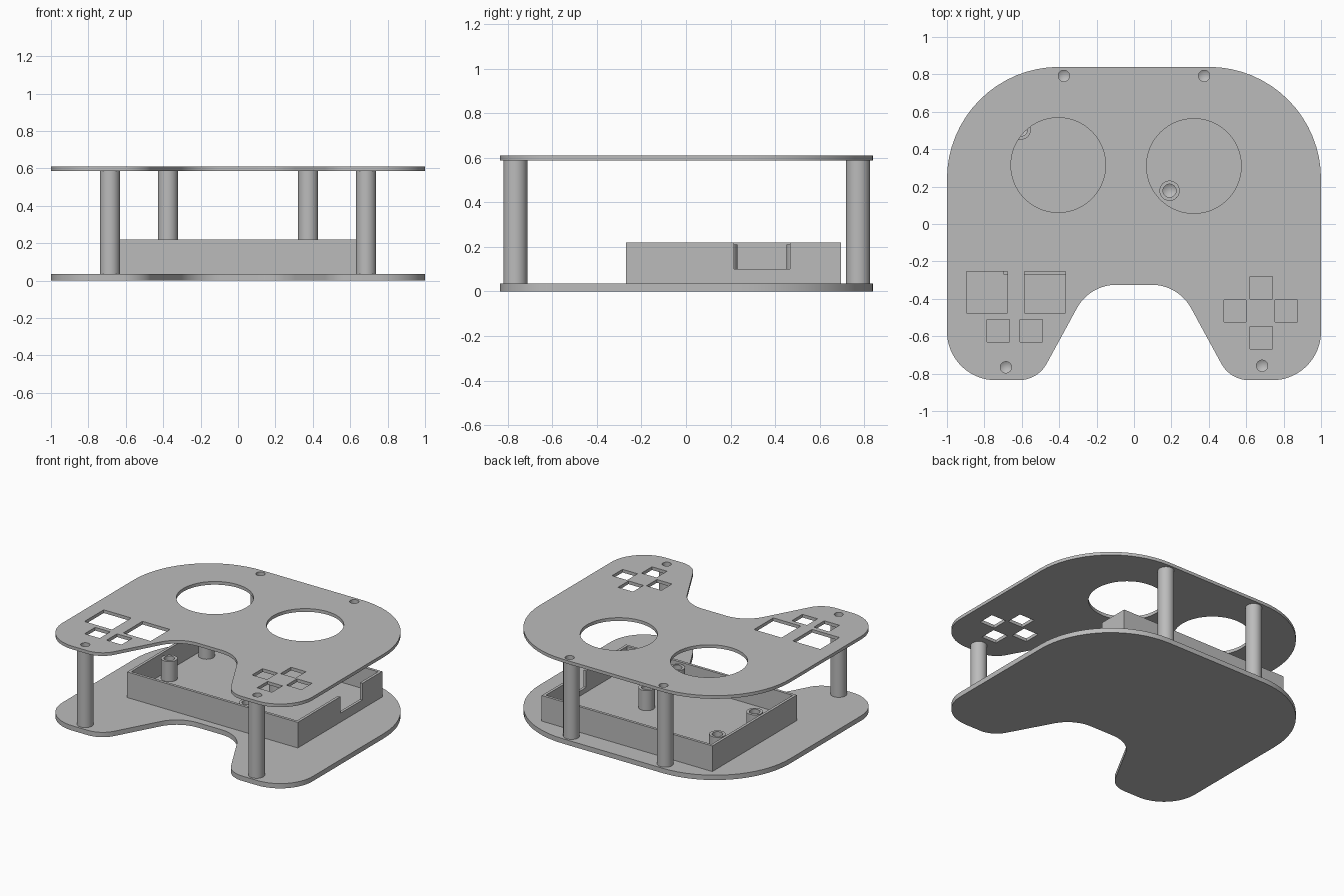
import bpy, bmesh
from math import pi, cos, sin, tan
from mathutils import Vector, Matrix

if "Cube" in bpy.data.objects:
    bpy.data.objects.remove(bpy.data.objects["Cube"], do_unlink=True)

GREY = (0.5, 0.5, 0.5, 1)
grey = bpy.data.materials.new("plain grey")
grey.use_nodes = True
grey.diffuse_color = GREY
grey.node_tree.nodes["Principled BSDF"].inputs["Base Color"].default_value = GREY

PLATE_T, TOP_Z, TOP_T = 0.035, 0.587, 0.023
POST_R, HOLE_R = 0.054, 0.03


def finish(obj, angle=30):
    """Assign the material and smooth only the curved walls."""
    obj.data.materials.clear()
    obj.data.materials.append(grey)
    bpy.ops.object.select_all(action="DESELECT")
    obj.select_set(True)
    bpy.context.view_layer.objects.active = obj
    bpy.ops.object.shade_smooth_by_angle(angle=angle * pi / 180)
    return obj


def mesh_object(name, bm):
    bmesh.ops.recalc_face_normals(bm, faces=bm.faces)
    mesh = bpy.data.meshes.new(name)
    bm.to_mesh(mesh)
    bm.free()
    obj = bpy.data.objects.new(name, mesh)
    bpy.context.collection.objects.link(obj)
    return obj


def fillet(corners, steps=16):
    """Round each (x, y, radius) corner of a closed outline."""
    points = []
    for i, (x, y, r) in enumerate(corners):
        p = Vector((x, y))
        a = (Vector(corners[i - 1][:2]) - p).normalized()
        b = (Vector(corners[(i + 1) % len(corners)][:2]) - p).normalized()
        half = a.angle(b) / 2
        centre = p + (a + b).normalized() * r / sin(half)
        start = p + a * r / tan(half) - centre
        sweep = (pi - 2 * half) * (1 if a.x * b.y - a.y * b.x < 0 else -1)
        for k in range(steps + 1):
            points.append(centre + Matrix.Rotation(sweep * k / steps, 2) @ start)
    return points


def circle(x, y, r, n=64):
    return [(x + r * cos(2 * pi * k / n), y + r * sin(2 * pi * k / n)) for k in range(n)]


def square(x, y, size):
    h = size / 2
    return [(x - h, y - h), (x + h, y - h), (x + h, y + h), (x - h, y + h)]


def plate(name, loops, z, thickness):
    """Flat sheet: first loop is the outline, the rest are openings."""
    curve = bpy.data.curves.new(name, "CURVE")
    curve.dimensions = "2D"
    curve.fill_mode = "BOTH"
    curve.extrude = thickness / 2
    for loop in loops:
        spline = curve.splines.new("POLY")
        spline.points.add(len(loop) - 1)
        for point, (x, y) in zip(spline.points, loop):
            point.co = (x, y, 0, 1)
        spline.use_cyclic_u = True
    obj = bpy.data.objects.new(name, curve)
    bpy.context.collection.objects.link(obj)
    bpy.ops.object.select_all(action="DESELECT")
    obj.select_set(True)
    bpy.context.view_layer.objects.active = obj
    bpy.ops.object.convert(target="MESH")
    obj = bpy.context.view_layer.objects.active
    bm = bmesh.new()
    bm.from_mesh(obj.data)
    bmesh.ops.remove_doubles(bm, verts=bm.verts, dist=0.0002)
    bmesh.ops.translate(bm, verts=bm.verts, vec=(0, 0, z + thickness / 2))
    bmesh.ops.recalc_face_normals(bm, faces=bm.faces)
    bm.to_mesh(obj.data)
    bm.free()
    return finish(obj)


def drilled_post(name, x, y, z0, z1, hole_r, depth, shift=0, n=40):
    """Round post with a blind, cone-ended hole in its top."""
    bm = bmesh.new()
    rings = []
    for r, z, dy in ((POST_R, z0, 0), (POST_R, z1, 0), (hole_r, z1, shift), (hole_r, z1 - depth, shift)):
        rings.append([bm.verts.new((px, py, z)) for px, py in circle(x, y + dy, r, n)])
    tip = bm.verts.new((x, y + shift, z1 - depth - hole_r * 0.6))
    bm.faces.new(rings[0])
    for low, high in zip(rings, rings[1:]):
        for k in range(n):
            j = (k + 1) % n
            bm.faces.new((low[k], low[j], high[j], high[k]))
    for k in range(n):
        bm.faces.new((rings[-1][k], rings[-1][(k + 1) % n], tip))
    return finish(mesh_object(name, bm))


def block(name, x0, x1, y0, y1, z0, z1):
    bm = bmesh.new()
    bmesh.ops.create_cube(bm, size=1)
    for v in bm.verts:
        v.co = (x1 if v.co.x > 0 else x0, y1 if v.co.y > 0 else y0, z1 if v.co.z > 0 else z0)
    return bm


# Two-handled outline shared by both plates
right = [(1, 0.84, 0.6), (1, -0.835, 0.26), (0.515, -0.835, 0.17), (0.237, -0.325, 0.24)]
outline = fillet(right + [(-x, y, r) for x, y, r in reversed(right)])
plate("bottom_plate", [outline], 0, PLATE_T)

# Top plate openings: screens, buttons, direction pad and screw holes
posts = {"back_left_post": (0.375, 0.772, 0.02), "back_right_post": (-0.375, 0.772, 0.02),
         "front_left_post": (0.685, -0.766, 0.008), "front_right_post": (-0.685, -0.766, 0)}
openings = [circle(-0.405, 0.315, 0.253, 96), circle(0.32, 0.31, 0.253, 96)]
openings += [square(x, -0.365, 0.22) for x in (-0.785, -0.475)]
openings += [square(x, -0.57, 0.12) for x in (-0.725, -0.55)]
openings += [square(x, y, 0.12) for x, y in ((0.68, -0.34), (0.68, -0.608), (0.54, -0.465), (0.815, -0.465))]
openings += [circle(x, y + dy, HOLE_R, 40) for x, y, dy in posts.values()]
plate("top_plate", [outline] + openings, TOP_Z, TOP_T)

# Corner posts
for name, (x, y, dy) in posts.items():
    drilled_post(name, x, y, PLATE_T, TOP_Z, HOLE_R, 0.1, dy)

# Open tray with a connector notch in its left wall
X0, X1, Y0, Y1, RIM, FLOOR = -0.697, 0.667, -0.27, 0.695, 0.22, 0.065
bm = block("tray", X0, X1, Y0, Y1, PLATE_T, RIM)
top = max(bm.faces, key=lambda f: f.calc_center_median().z)
bmesh.ops.inset_region(bm, faces=[top], thickness=0.028)
well = bmesh.ops.extrude_face_region(bm, geom=[top])
bmesh.ops.translate(bm, verts=[v for v in well["geom"] if isinstance(v, bmesh.types.BMVert)],
                    vec=(0, 0, FLOOR - RIM))
if top.is_valid:
    bmesh.ops.delete(bm, geom=[top], context="FACES_ONLY")
tray = mesh_object("tray", bm)
cutter = mesh_object("notch_cutter", block("notch_cutter", X1 - 0.06, X1 + 0.1, 0.215, 0.467, 0.1, 0.4))
cutter.hide_render = True
notch = tray.modifiers.new("notch", "BOOLEAN")
notch.operation = "DIFFERENCE"
notch.object = cutter
bpy.context.view_layer.objects.active = tray
bpy.ops.object.modifier_apply(modifier="notch")
bpy.data.objects.remove(cutter, do_unlink=True)
finish(tray)

# Board standoffs inside the tray
for i, (x, y) in enumerate(((-0.605, 0.505), (-0.605, 0.08), (0.19, 0.178), (0.205, -0.188))):
    drilled_post(f"standoff_{i + 1}", x, y, FLOOR, 0.21, 0.035, 0.08)
